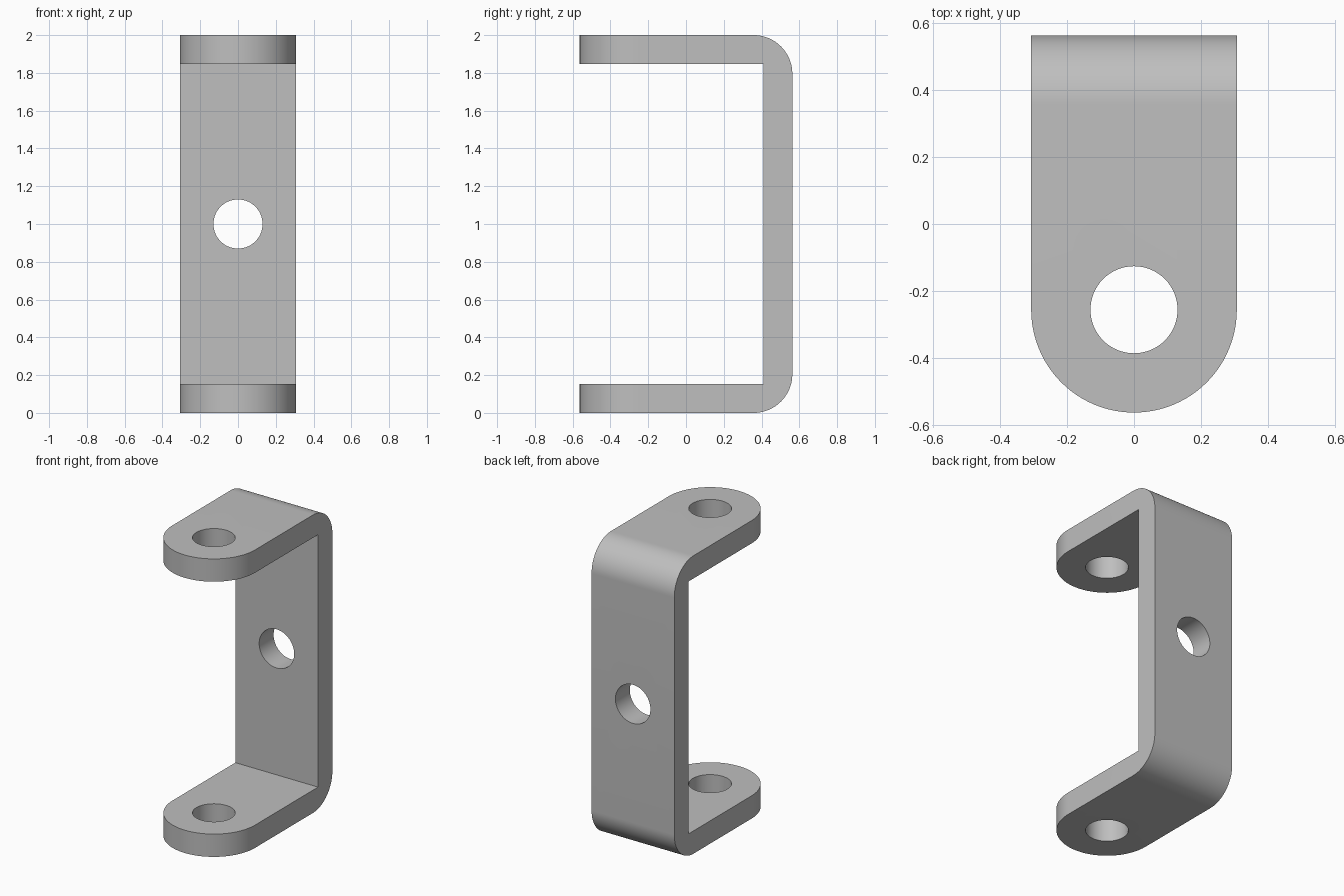
import bpy, bmesh
from math import sin, cos, pi
from mathutils import Vector

HALF_W, HALF_D, HEIGHT = 0.307, 0.563, 2.0
THICK, BEND, HOLE = 0.153, 0.205, 0.13
EYE_Y = HALF_W - HALF_D      # centre of the rounded ends

cube = bpy.data.objects.get("Cube")
if cube:
    bpy.data.objects.remove(cube, do_unlink=True)

steel = bpy.data.materials.new("grey_steel")
steel.use_nodes = True
steel.diffuse_color = (0.52, 0.52, 0.52, 1)
steel.node_tree.nodes["Principled BSDF"].inputs["Base Color"].default_value = steel.diffuse_color


def arc(cx, cy, r, start, end, steps):
    angles = [start + (end - start) * i / steps for i in range(steps + 1)]
    return [(cx + r * cos(a), cy + r * sin(a)) for a in angles]


def prism(name, outline, place, sweep):
    """Extrude a flat outline, mapped into space by place, along sweep."""
    bm = bmesh.new()
    face = bm.faces.new([bm.verts.new(place(u, v)) for u, v in outline])
    ext = bmesh.ops.extrude_face_region(bm, geom=[face])["geom"]
    verts = [g for g in ext if isinstance(g, bmesh.types.BMVert)]
    bmesh.ops.translate(bm, verts=verts, vec=Vector(sweep))
    bmesh.ops.recalc_face_normals(bm, faces=bm.faces)
    mesh = bpy.data.meshes.new(name)
    bm.to_mesh(mesh)
    bm.free()
    mesh.materials.append(steel)
    obj = bpy.data.objects.new(name, mesh)
    bpy.context.collection.objects.link(obj)
    return obj


def carve(target, tool, operation):
    tool.hide_render = True
    mod = target.modifiers.new(tool.name, 'BOOLEAN')
    mod.object, mod.operation, mod.solver = tool, operation, 'EXACT'
    bpy.ops.object.modifier_apply(modifier=mod.name)
    bpy.data.objects.remove(tool, do_unlink=True)


# C-shaped side profile with rounded outer bends and sharp inner corners
inner_y, bend_y = HALF_D - THICK, HALF_D - BEND
profile = [(-HALF_D, 0)]
profile += arc(bend_y, BEND, BEND, -pi / 2, 0, 20)
profile += arc(bend_y, HEIGHT - BEND, BEND, 0, pi / 2, 20)
profile += [(-HALF_D, HEIGHT), (-HALF_D, HEIGHT - THICK), (inner_y, HEIGHT - THICK),
            (inner_y, THICK), (-HALF_D, THICK)]
bracket = prism("bracket", profile, lambda y, z: (-HALF_W - 0.1, y, z),
                (2 * HALF_W + 0.2, 0, 0))
bpy.ops.object.select_all(action='DESELECT')
bpy.context.view_layer.objects.active = bracket
bracket.select_set(True)

# Rounded front ends on both arms
plan = arc(0, EYE_Y, HALF_W, pi, 2 * pi, 48) + [(HALF_W, 1), (-HALF_W, 1)]
carve(bracket, prism("plan_cutter", plan, lambda x, y: (x, y, -0.2), (0, 0, HEIGHT + 0.4)),
      'INTERSECT')

# Pin hole through both arms, and bolt hole through the back plate
circle = arc(0, 0, HOLE, 0, 2 * pi, 64)[:-1]
carve(bracket, prism("pin_hole_cutter", circle, lambda x, y: (x, y + EYE_Y, -0.2),
                     (0, 0, HEIGHT + 0.4)), 'DIFFERENCE')
carve(bracket, prism("bolt_hole_cutter", circle, lambda x, z: (x, 0.2, z + HEIGHT / 2),
                     (0, 0.6, 0)), 'DIFFERENCE')

bpy.ops.object.shade_smooth_by_angle(angle=pi / 6)
